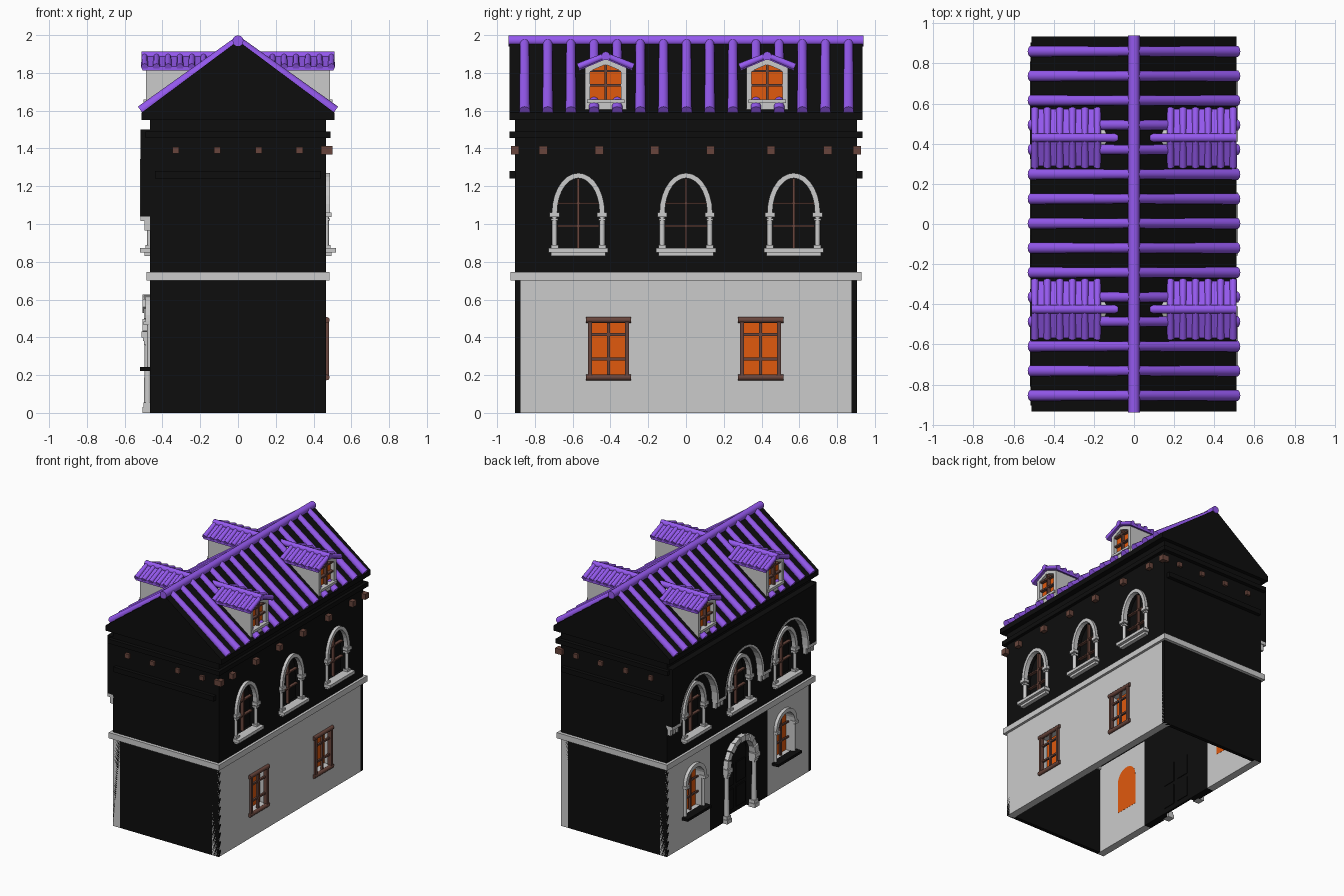
import bpy, bmesh, math
from mathutils import Vector

if "Cube" in bpy.data.objects:
    bpy.data.objects.remove(bpy.data.objects["Cube"])


def mat(name, c):
    m = bpy.data.materials.new(name)
    m.diffuse_color = (*c, 1)
    m.use_nodes = True
    m.node_tree.nodes["Principled BSDF"].inputs["Base Color"].default_value = m.diffuse_color
    return m


BLACK = mat("dark_plaster", (.004, .004, .004))
PURPLE = mat("roof_tile", (.30, .10, .86))
ORANGE = mat("lit_glass", (.75, .10, .004))
BROWN = mat("wood", (.14, .06, .045))
GREY = None


def finish(name, bm, m):
    bmesh.ops.recalc_face_normals(bm, faces=bm.faces)
    me = bpy.data.meshes.new(name)
    bm.to_mesh(me)
    bm.free()
    ob = bpy.data.objects.new(name, me)
    bpy.context.collection.objects.link(ob)
    if m:
        me.materials.append(m)
    return ob


def prism(name, pts, a, b, m=GREY, axis='x'):
    """Extrude a polygon: (y,z) along x, or (x,z) along y."""
    bm = bmesh.new()
    at = lambda p, d: (d, p[0], p[1]) if axis == 'x' else (p[0], d, p[1])
    f = bm.faces.new([bm.verts.new(at(p, a)) for p in pts])
    r = bmesh.ops.extrude_face_region(bm, geom=[f])
    vs = [v for v in r['geom'] if isinstance(v, bmesh.types.BMVert)]
    bmesh.ops.translate(bm, verts=vs, vec=Vector(at((0, 0), b - a)))
    return finish(name, bm, m)


def box(name, x0, x1, y0, y1, z0, z1, m=GREY):
    return prism(name, [(y0, z0), (y1, z0), (y1, z1), (y0, z1)], x0, x1, m)


def tube(name, p, q, r, m, n=10, r2=None):
    p, q = Vector(p), Vector(q)
    bm = bmesh.new()
    bmesh.ops.create_cone(bm, cap_ends=True, segments=n, radius1=r, radius2=r2 or r, depth=(q - p).length)
    for f in bm.faces:
        f.smooth = len(f.verts) == 4
        if len(f.verts) != 4:
            for e in f.edges:
                e.smooth = False
    rot = (q - p).to_track_quat('Z', 'Y').to_matrix()
    for v in bm.verts:
        v.co = rot @ v.co + (p + q) / 2
    return finish(name, bm, m)


def arch(c, w, z0, zs, rise, n=14):
    mid = [(c + w * math.cos(math.pi * i / n), zs + rise * math.sin(math.pi * i / n)) for i in range(n + 1)]
    return ([(c + w, z0)] if z0 < zs else []) + mid + ([(c - w, z0)] if z0 < zs else [])


def ring(name, s, d0, d1, outer, inner, m=GREY):
    return prism(name, outer + inner[::-1], s * d0, s * d1, m)


def cut(ob, cutter):
    cutter.hide_render = True
    md = ob.modifiers.new("cut", 'BOOLEAN')
    md.operation, md.solver, md.object = 'DIFFERENCE', 'EXACT', cutter
    dg = bpy.context.evaluated_depsgraph_get()
    me = bpy.data.meshes.new_from_object(ob.evaluated_get(dg))
    ob.modifiers.clear()
    ob.data = me
    bpy.data.objects.remove(cutter)


# walls: open shell, dark gable ends, grey ground floor on the long sides
for s in (-1, 1):
    box("end_wall", -.465, .465, s * .875, s * .905, 0, 1.55, BLACK)
    box("end_floor_band", -.485, .485, s * .86, s * .93, .70, .745)
    box("end_upper_ledge", -.49, .49, s * .88, s * .935, 1.455, 1.49, BLACK)
    box("end_lower_ledge", -.44, .44, s * .88, s * .935, 1.24, 1.28, BLACK)
    box("side_floor_band", s * .42, s * .485, -.93, .93, .70, .745)
    for x in (-.33, -.11, .11, .325):
        box("end_beam", x - .018, x + .018, s * .88, s * .925, 1.372, 1.408, BROWN)
box("side_ledge", .44, .49, -.93, .93, 1.455, 1.49, BLACK)
for y in (-.905, -.755, -.46, -.165, .13, .45, .75, .905):
    box("side_beam", .44, .5, y - .022, y + .022, 1.368, 1.412, BROWN)

# upper floor walls with arched windows on both long sides
for s in (-1, 1):
    wall = box("upper_wall", s * .405, s * .465, -.9, .9, .72, 1.55, BLACK)
    for y in (-.57, 0, .57):
        cut(wall, prism("cutter", arch(y, .112, .87, 1.06, .185), s * .425, s * .6))
        ring("window_arch", s, .455, .488, arch(y, .14, 1.06, 1.06, .21), arch(y, .112, 1.06, 1.06, .183))
        box("window_mullion", s * .425, s * .45, y - .006, y + .006, .87, 1.24, BROWN)
        for z in (.99, 1.11):
            box("window_bar", s * .425, s * .448, y - .11, y + .11, z - .005, z + .005, BROWN)
        for t in (-1, 1):
            yc = y + t * .126
            tube("window_column", (s * .468, yc, .87), (s * .468, yc, 1.05), .014, GREY)
            box("column_capital", s * .45, s * .494, yc - .026, yc + .026, 1.038, 1.062)
            box("column_neck", s * .45, s * .488, yc - .018, yc + .018, 1.018, 1.03)
            box("column_base", s * .45, s * .49, yc - .02, yc + .02, .87, .888)
        box("window_sill", s * .45, s * .518, y - .158, y + .158, .848, .872)
        box("sill_moulding", s * .45, s * .495, y - .145, y + .145, .83, .848)

# projecting blind arcade on the left side, on grey corbels
pts = [(-.905, 1.5), (-.905, 1.04)]
for y in (-.567, 0, .567):
    pts += arch(y, .24, 1.04, 1.04, .3)[::-1]
    ring("arcade_trim", -1, .46, .518, arch(y, .243, 1.04, 1.04, .303), arch(y, .226, 1.04, 1.04, .286))
pts += [(.905, 1.04), (.905, 1.5)]
prism("arcade", pts, -.515, -.46, BLACK)
for y in (-.85, -.283, .283, .85):
    box("corbel_plate", -.515, -.46, y - .055, y + .055, 1.015, 1.042)
    for d in (-.038, 0, .038):
        box("corbel_block", -.495, -.46, y + d - .011, y + d + .011, .965, 1.015)

# right ground floor: two wooden windows
wall = box("right_ground_wall", .405, .465, -.905, .905, 0, .72)
for y in (-.41, .395):
    cut(wall, box("cutter", .3, .6, y - .1, y + .1, .2, .485))
    box("glass", .404, .412, y - .1, y + .1, .2, .485, ORANGE)
    for z in (.188, .492):
        tube("window_rail", (.47, y - .12, z), (.47, y + .12, z), .016, BROWN, 8)
    for t in (-1, 1):
        box("window_stile", .45, .482, y + t * .098 - .01, y + t * .098 + .01, .19, .49, BROWN)
    box("mullion", .452, .47, y - .008, y + .008, .19, .49, BROWN)
    for z in (.285, .415):
        box("glazing_bar", .452, .468, y - .1, y + .1, z - .007, z + .007, BROWN)

# left ground floor: grey bays with arched windows
for s in (-1, 1):
    y = s * .567
    wall = box("left_ground_wall", -.465, -.405, s * .36, s * .905, 0, .72)
    cut(wall, prism("cutter", arch(y, .1, .24, .49, .1), -.6, -.3))
    prism("arched_glass", arch(y, .1, .24, .49, .1), -.412, -.404, ORANGE)
    ring("ground_window_arch", -1, .455, .49, arch(y, .13, .48, .49, .13), arch(y, .1, .48, .49, .1))
    for t in (-1, 1):
        yc = y + t * .115
        tube("ground_window_column", (-.468, yc, .24), (-.468, yc, .47), .014, GREY)
        box("ground_window_capital", -.5, -.45, yc - .02, yc + .02, .465, .485)
    box("ground_mullion", -.44, -.425, y - .007, y + .007, .24, .59, BROWN)
    for z in (.35, .47):
        box("ground_bar", -.438, -.425, y - .1, y + .1, z - .006, z + .006, BROWN)
    box("ground_sill", -.518, -.45, y - .15, y + .15, .222, .242, BLACK)

# door bay, panelled door leaves and stone portal
bay = box("door_bay", -.465, -.405, -.36, .36, 0, .72, BLACK)
cut(bay, prism("cutter", arch(0, .155, -.1, .43, .155), -.6, -.3))
prism("door", arch(0, .155, 0, .43, .155), -.42, -.405, BLACK)
for s in (-1, 1):
    for z in (.04, .23):
        box("door_panel", -.43, -.4, s * .02, s * .13, z, z + .16, BLACK)
    y = s * .172
    tube("portal_column", (-.478, y, .05), (-.478, y, .38), .02, GREY, 12, .016)
    box("portal_base", -.505, -.45, y - .03, y + .03, 0, .03)
    box("portal_plinth", -.5, -.45, y - .025, y + .025, .03, .055)
    box("portal_neck", -.498, -.45, y - .022, y + .022, .36, .38)
    box("portal_capital", -.512, -.45, y - .03, y + .03, .4, .43)
    box("portal_capital_bell", -.504, -.45, y - .025, y + .025, .38, .4)
N = 9
for i in range(N):
    a0, a1 = (math.pi * (i + d) / N for d in (.04, .96))
    ro = .2 if i % 2 == 0 else .194
    pts = [(r * math.cos(a), .43 + r * math.sin(a)) for r, a in ((.152, a0), (ro, a0), (ro, a1), (.152, a1))]
    prism("portal_voussoir", pts, -.505 if i % 2 == 0 else -.498, -.45)

# main roof with tile rolls and ridge
prism("roof", [(-.51, 1.55), (.51, 1.55), (.51, 1.59), (0, 1.97), (-.51, 1.59)], -.935, .935, BLACK, 'y')
tube("ridge", (0, -.94, 1.97), (0, .94, 1.97), .029, PURPLE, 12)
for s in (-1, 1):
    for i in range(15):
        y = (i - 7) * .1225 + .003
        tube("tile_roll", (0, y, 1.968), (s * .513, y, 1.598), .025, PURPLE, 10, .029)

# four dormers
for s in (-1, 1):
    for y in (-.425, .43):
        shape = lambda w, z0, z1, z2: [(y - w, z0), (y + w, z0), (y + w, z1), (y, z2), (y - w, z1)]
        body = prism("dormer", shape(.11, 1.6, 1.83, 1.876), s * .1, s * .487)
        cut(body, prism("cutter", shape(.082, 1.66, 1.81, 1.845), s * .45, s * .6))
        prism("dormer_glass", shape(.084, 1.658, 1.812, 1.847), s * .44, s * .456, ORANGE)
        box("dormer_mullion", s * .45, s * .482, y - .007, y + .007, 1.66, 1.845, BROWN)
        for z in (1.735, 1.81):
            box("dormer_bar", s * .45, s * .48, y - .083, y + .083, z - .006, z + .006, BROWN)
        box("dormer_sill", s * .44, s * .5, y - .1, y + .1, 1.64, 1.66)
        prism("dormer_roof", [(y - .142, 1.835), (y, 1.895), (y + .142, 1.835),
                              (y + .142, 1.812), (y, 1.872), (y - .142, 1.812)], s * .17, s * .505, PURPLE)
        tube("dormer_ridge", (s * .08, y, 1.89), (s * .512, y, 1.89), .023, PURPLE)
        for i in range(6):
            x = s * (.182 + i * .0625)
            for t in (-1, 1):
                tube("dormer_roll", (x, y, 1.892), (x, y + t * .146, 1.832), .016, PURPLE, 8, .019)
